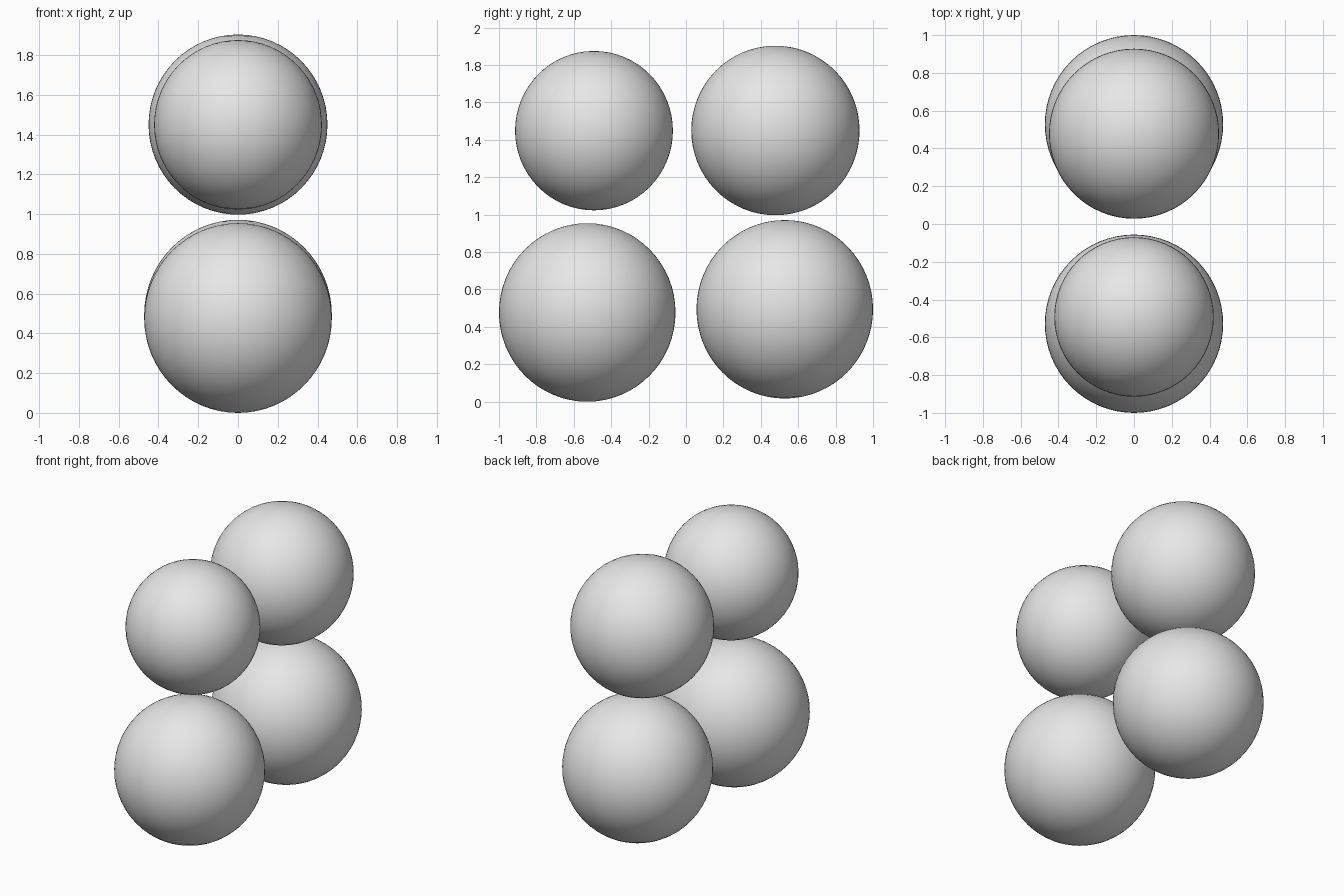
import bpy

if "Cube" in bpy.data.objects:
    bpy.data.objects.remove(bpy.data.objects["Cube"])

# One shared colour
grey = bpy.data.materials.new("light_grey")
grey.diffuse_color = (0.8, 0.8, 0.8, 1)
grey.use_nodes = True
grey.node_tree.nodes["Principled BSDF"].inputs["Base Color"].default_value = grey.diffuse_color


def ball(name, y, z, radius, radius_z):
    """Smooth ball on the x = 0 plane, very slightly taller than wide."""
    bpy.ops.mesh.primitive_uv_sphere_add(segments=64, ring_count=32, radius=1,
                                         location=(0, y, z))
    obj = bpy.context.object
    obj.name = name
    obj.scale = (radius, radius, radius_z)
    bpy.ops.object.transform_apply(location=False, rotation=False, scale=True)
    bpy.ops.object.shade_smooth()
    obj.data.materials.append(grey)


# Lower pair, larger
ball("lower_front_ball", -0.528, 0.477, 0.472, 0.477)
ball("lower_back_ball", 0.528, 0.494, 0.472, 0.477)

# Upper pair, smaller
ball("upper_front_ball", -0.492, 1.449, 0.422, 0.426)
ball("upper_back_ball", 0.478, 1.450, 0.450, 0.453)
